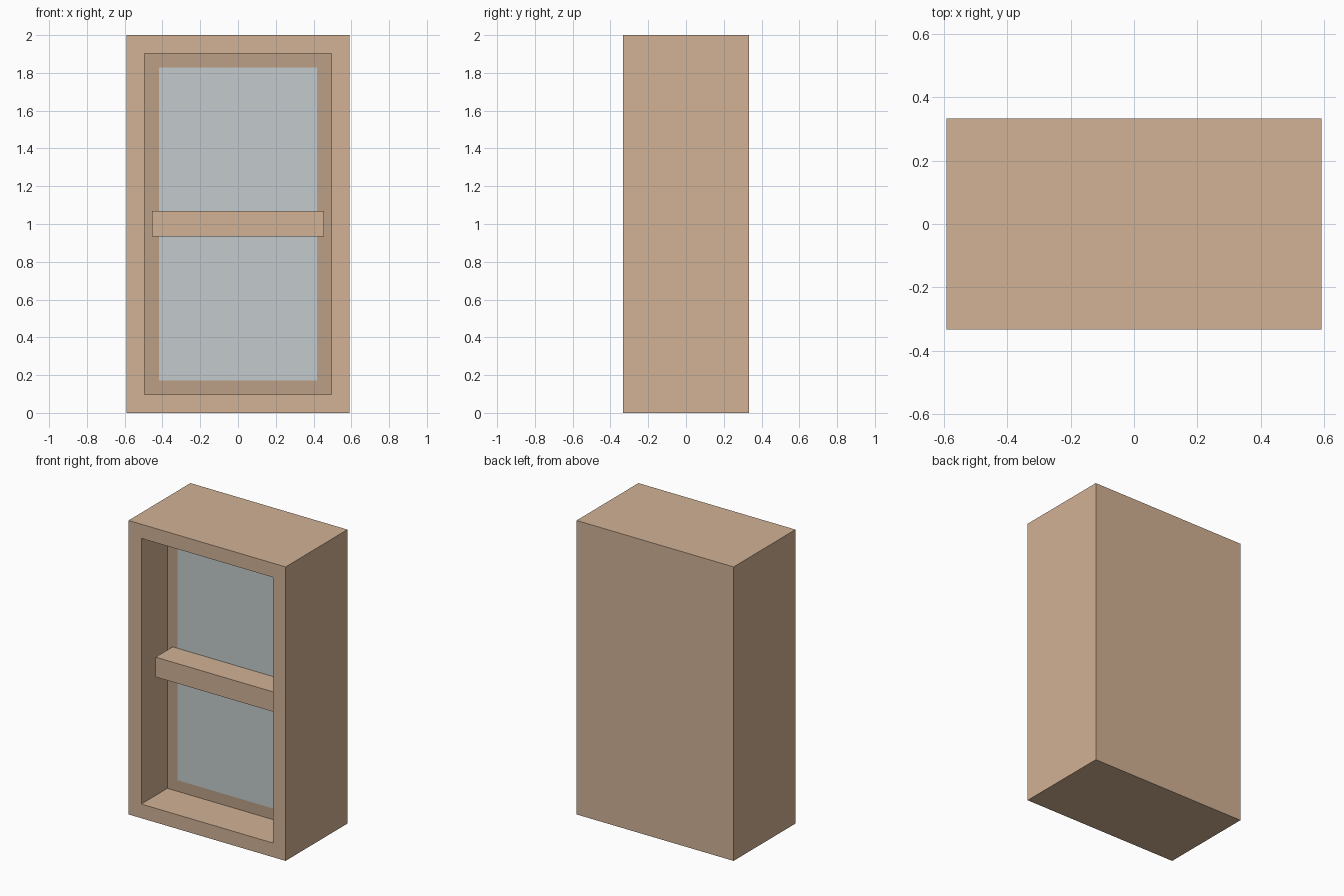
import bpy, bmesh
from mathutils import Vector, Matrix

if "Cube" in bpy.data.objects:
    bpy.data.objects.remove(bpy.data.objects["Cube"])

W, D, H = 1.182, 0.665, 2.0      # outer size
RIM, DEPTH = 0.136, 0.28         # board thickness, depth of the recess
BORDER = 0.107                   # dark border around the glass


def material(name, rgb):
    m = bpy.data.materials.new(name)
    m.diffuse_color = (*rgb, 1)
    m.use_nodes = True
    m.node_tree.nodes["Principled BSDF"].inputs["Base Color"].default_value = m.diffuse_color
    return m


wood = material("wood", (0.645, 0.445, 0.300))
dark_wood = material("dark_wood", (0.500, 0.347, 0.238))
glass = material("glass", (0.55, 0.60, 0.61))


def box(bm, size, centre):
    bmesh.ops.create_cube(bm, size=1, matrix=Matrix.Translation(centre)
                          @ Matrix.Diagonal((*size, 1)))


def finish(name, bm, mats):
    bm.normal_update()
    mesh = bpy.data.meshes.new(name)
    bm.to_mesh(mesh)
    bm.free()
    for m in mats:
        mesh.materials.append(m)
    obj = bpy.data.objects.new(name, mesh)
    bpy.context.collection.objects.link(obj)
    return obj


# Cabinet: a box whose front is inset and pushed in, then inset again for the panel
bm = bmesh.new()
box(bm, (W, D, H), (0, 0, H / 2))
bm.normal_update()
front = min(bm.faces, key=lambda f: f.calc_center_median().y)
bmesh.ops.inset_region(bm, faces=[front], thickness=RIM)
back = bmesh.ops.extrude_discrete_faces(bm, faces=[front])["faces"][0]
bmesh.ops.translate(bm, verts=back.verts, vec=Vector((0, DEPTH, 0)))
bm.normal_update()
border = bmesh.ops.inset_region(bm, faces=[back], thickness=BORDER)["faces"]
for f in border:
    f.material_index = 1
back.material_index = 2
finish("cabinet", bm, [wood, dark_wood, glass])

# Middle shelf, set slightly behind the front rim
SET_BACK = 0.097
bm = bmesh.new()
box(bm, (W - 2 * RIM, DEPTH - SET_BACK, 0.135),
    (0, -D / 2 + (DEPTH + SET_BACK) / 2, 1.002))
finish("shelf", bm, [wood])
